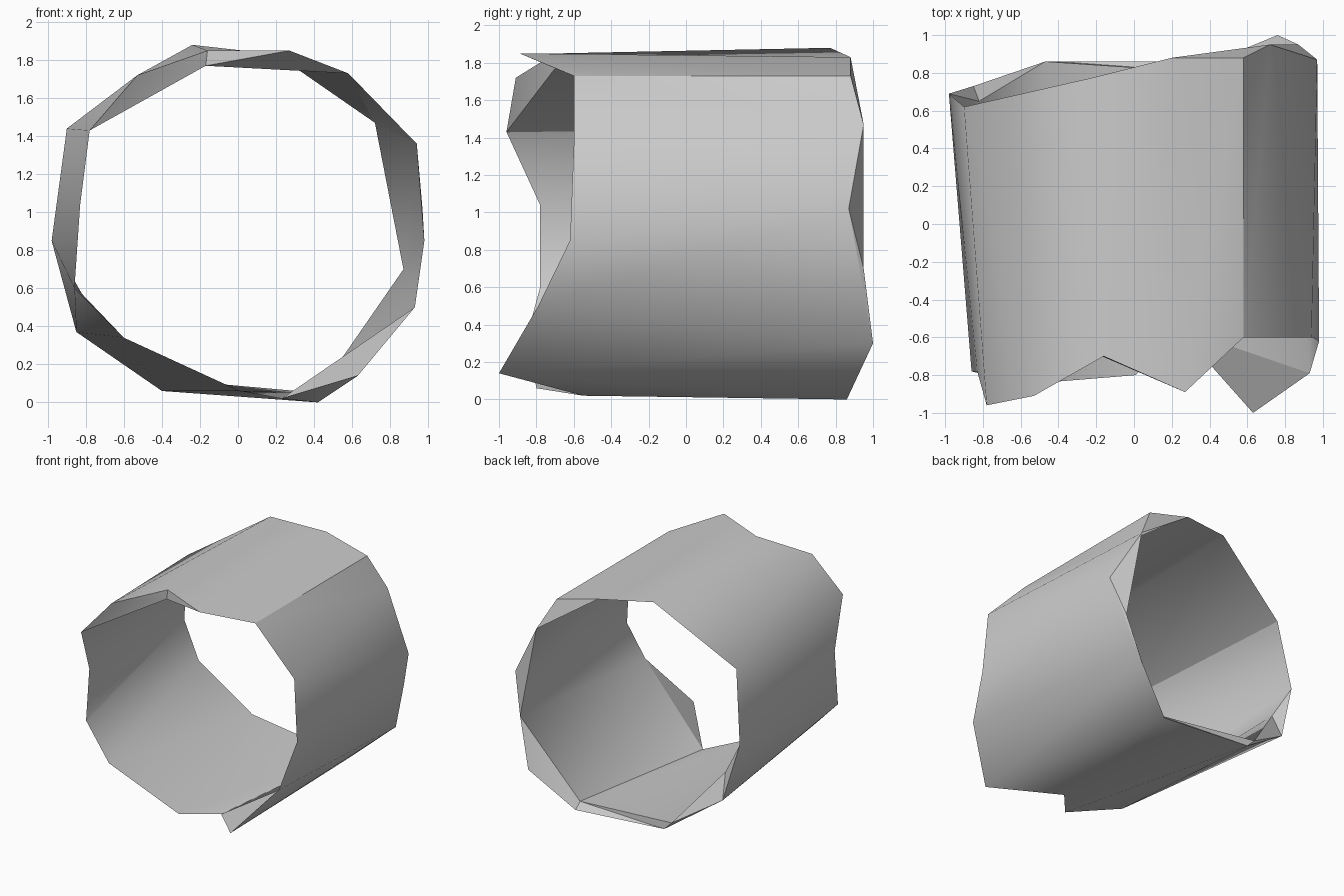
import bpy
import bmesh
import math
from mathutils import Vector

# Remove the default object only
default_cube = bpy.data.objects.get("Cube")
if default_cube:
    bpy.data.objects.remove(default_cube, do_unlink=True)


def make_material(name, colour):
    material = bpy.data.materials.new(name)
    material.use_nodes = True
    material.diffuse_color = colour
    shader = next(n for n in material.node_tree.nodes if n.type == "BSDF_PRINCIPLED")
    shader.inputs["Base Color"].default_value = colour
    return material


grey = make_material("plain grey", (0.6, 0.6, 0.6, 1))


def flat_distance(a, b):
    """Distance across the tube, ignoring its length."""
    return math.hypot(a[0] - b[0], a[2] - b[2])


def full_distance(a, b):
    return (Vector(a) - Vector(b)).length


def bridge_loops(name, first_loop, second_loop, distance):
    """Join two closed loops with triangles, taking the shorter diagonal each time."""
    first = first_loop + first_loop[:1]
    second = second_loop + second_loop[:1]
    mesh_builder = bmesh.new()
    corners = {p: mesh_builder.verts.new(p) for p in dict.fromkeys(first + second)}
    i = j = 0
    while i + 1 < len(first) or j + 1 < len(second):
        first_done = i + 1 == len(first)
        second_done = j + 1 == len(second)
        step_first = second_done or (
            not first_done
            and distance(first[i + 1], second[j]) <= distance(first[i], second[j + 1])
        )
        if step_first:
            triangle = (first[i], first[i + 1], second[j])
            i += 1
        else:
            triangle = (first[i], second[j + 1], second[j])
            j += 1
        if len(set(triangle)) == 3:
            mesh_builder.faces.new([corners[p] for p in triangle])
    loose = [v for v in mesh_builder.verts if not v.link_faces]
    bmesh.ops.delete(mesh_builder, geom=loose, context="VERTS")
    bmesh.ops.recalc_face_normals(mesh_builder, faces=mesh_builder.faces)
    mesh = bpy.data.meshes.new(name)
    mesh_builder.to_mesh(mesh)
    mesh_builder.free()
    mesh.materials.append(grey)
    part = bpy.data.objects.new(name, mesh)
    bpy.context.collection.objects.link(part)
    bpy.ops.object.select_all(action="DESELECT")
    part.select_set(True)
    bpy.context.view_layer.objects.active = part
    bpy.ops.object.shade_smooth_by_angle(angle=math.radians(40))


# Jagged front rim, from the top round by the +x side
front_outer = [
    (-.16, -.7, 1.85), (.27, -.89, 1.85), (.58, -.6, 1.73), (.94, -.6, 1.36),
    (.98, -.62, .85), (.93, -.79, .5), (.63, -1, .14), (.23, -.55, .02),
    (.01, -.8, .06), (-.6, -.85, .34), (-.86, -.78, .6), (-.83, -.78, 1.04),
    (-.78, -.96, 1.43), (-.53, -.91, 1.72),
]

# Inner edge of the front rim, sharing most corners
front_inner = [(-.17, -.7, 1.77)] + front_outer[2:6] + front_outer[7:13]

# Back rim in the same order
back_outer = [
    (-.24, .77, 1.88), (.2, .88, 1.83), (.58, .88, 1.73), (.72, .95, 1.47),
    (.97, .87, 1.02), (.76, 1, .3), (.42, .86, 0), (-.4, .86, .06),
    (-.85, .73, .37), (-.98, .69, .85), (-.9, .62, 1.44),
]

# Inner edge of the back rim
back_inner = back_outer[:2] + back_outer[3:4] + [
    (.87, .95, .7), (.42, .8, .05), (-.47, .86, .13), (-.82, .65, .57),
] + back_outer[-2:]

# Thin tube: outside, lining and the two rims that close it
bridge_loops("outer_wall", front_outer, back_outer, flat_distance)
bridge_loops("inner_wall", front_inner, back_inner, flat_distance)
bridge_loops("front_rim", front_outer, front_inner, full_distance)
bridge_loops("back_rim", back_outer, back_inner, full_distance)
